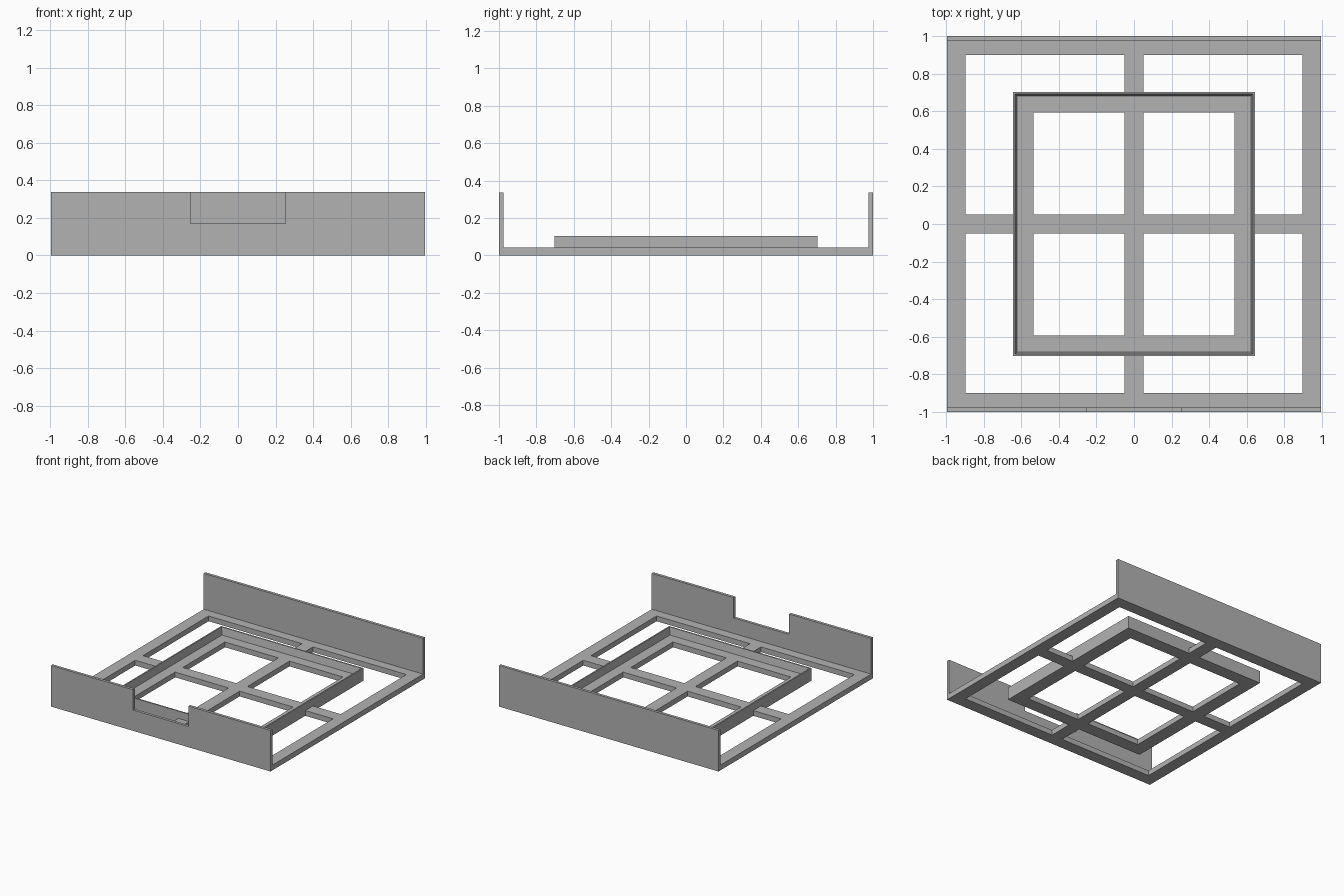
import bpy, bmesh

if "Cube" in bpy.data.objects:
    bpy.data.objects.remove(bpy.data.objects["Cube"])

grey = bpy.data.materials.new("plain grey")
grey.diffuse_color = (0.45, 0.45, 0.45, 1)
grey.use_nodes = True
grey.node_tree.nodes["Principled BSDF"].inputs["Base Color"].default_value = grey.diffuse_color

HX, HY = 0.995, 1.0          # outer half sizes
WALL = 0.023                 # end wall thickness
BASE, LIP, TOP = 0.043, 0.103, 0.337


def finish(name, bm):
    bmesh.ops.recalc_face_normals(bm, faces=bm.faces)
    mesh = bpy.data.meshes.new(name)
    bm.to_mesh(mesh)
    bm.free()
    mesh.materials.append(grey)
    ob = bpy.data.objects.new(name, mesh)
    bpy.context.collection.objects.link(ob)
    return ob


def extrude(bm, faces, vec):
    geo = bmesh.ops.extrude_face_region(bm, geom=faces, use_keep_orig=True)["geom"]
    bmesh.ops.translate(bm, vec=vec,
                        verts=[g for g in geo if isinstance(g, bmesh.types.BMVert)])


def end_wall(name, y, profile):
    bm = bmesh.new()
    face = bm.faces.new([bm.verts.new((x, y, z)) for x, z in profile])
    extrude(bm, [face], (0, WALL, 0))
    return finish(name, bm)


# Base lattice: outer frame, cross bars and inner frame cut from one grid
def solid(x, y):
    x, y = abs(x), abs(y)
    inner = x < 0.645 and y < 0.704 and not (x < 0.535 and y < 0.595)
    return x > 0.897 or y > 0.9 or x < 0.05 or y < 0.05 or inner


def mirrored(vals):
    return [-v for v in reversed(vals)] + vals


xs = mirrored([0.05, 0.535, 0.645, 0.897, HX])
ys = mirrored([0.05, 0.595, 0.704, 0.9, HY - WALL])
bm = bmesh.new()
for x0, x1 in zip(xs, xs[1:]):
    for y0, y1 in zip(ys, ys[1:]):
        if solid((x0 + x1) / 2, (y0 + y1) / 2):
            bm.faces.new([bm.verts.new((x, y, 0)) for x, y in
                          ((x0, y0), (x1, y0), (x1, y1), (x0, y1))])
bmesh.ops.remove_doubles(bm, verts=bm.verts, dist=1e-5)
extrude(bm, bm.faces[:], (0, 0, BASE))
finish("base_lattice", bm)

# Raised rim around the inner frame, with a slightly tapered inside
bm = bmesh.new()
loops = []
for inset, z in ((0, BASE), (0, LIP), (0.011, LIP), (0.022, BASE)):
    w, d = 0.645 - inset, 0.704 - inset
    loops.append([bm.verts.new((sx * w, sy * d, z))
                  for sx, sy in ((-1, -1), (1, -1), (1, 1), (-1, 1))])
for a, b in zip(loops, loops[1:] + loops[:1]):
    for i in range(4):
        j = (i + 1) % 4
        bm.faces.new((a[i], a[j], b[j], b[i]))
finish("inner_rim", bm)

# Plain back wall and notched front wall
end_wall("back_wall", HY - WALL, [(-HX, 0), (HX, 0), (HX, TOP), (-HX, TOP)])
end_wall("front_wall", -HY, [(-HX, 0), (HX, 0), (HX, TOP), (0.252, TOP),
                             (0.252, 0.17), (-0.252, 0.17), (-0.252, TOP), (-HX, TOP)])
